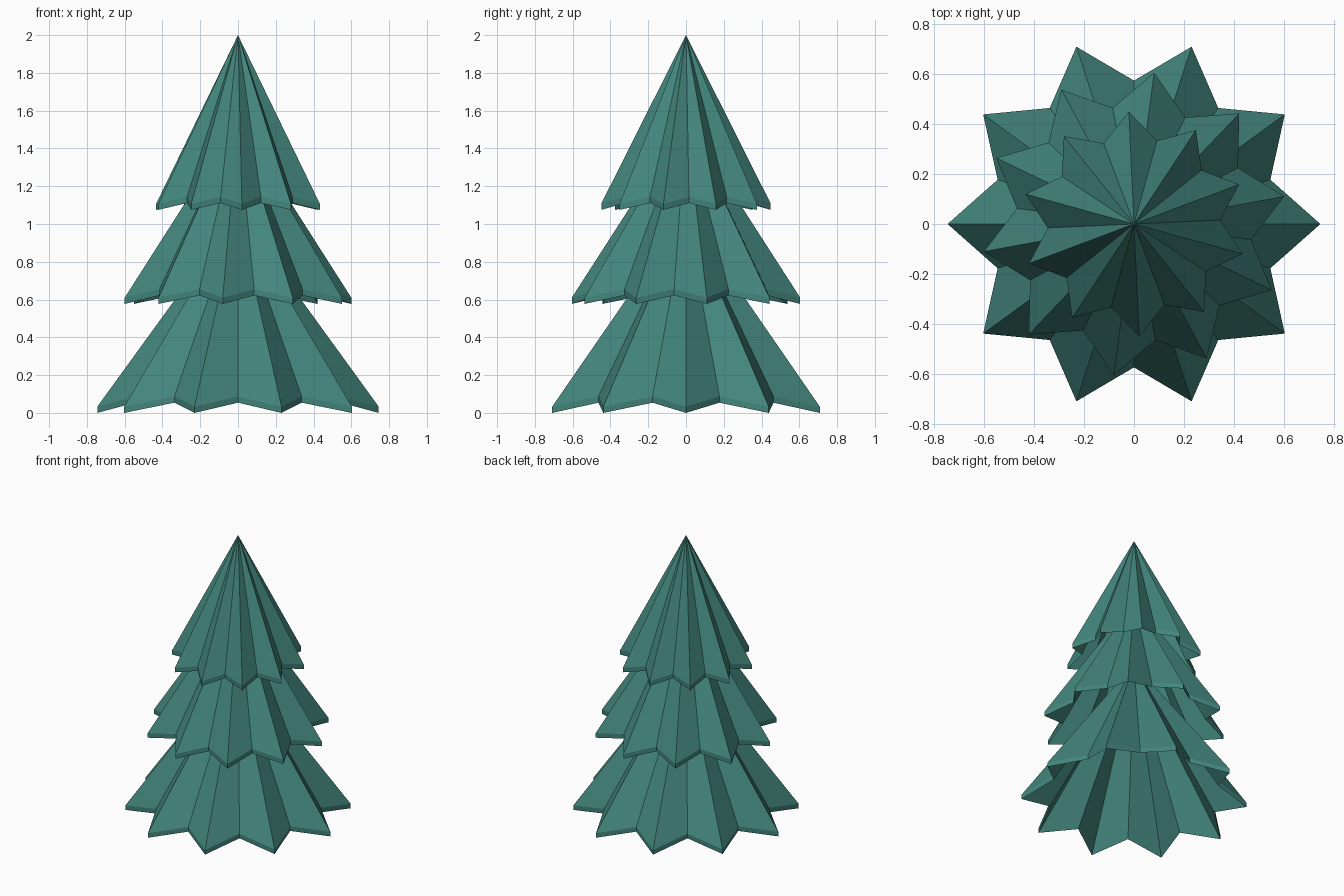
import bpy, bmesh
from math import sin, cos, pi, radians

if "Cube" in bpy.data.objects:
    bpy.data.objects.remove(bpy.data.objects["Cube"])

POINTS = 10
RIM = 0.033  # height of the vertical rim band

mat = bpy.data.materials.new("needle_green")
mat.diffuse_color = (0.055, 0.235, 0.2, 1)
mat.use_nodes = True
mat.node_tree.nodes["Principled BSDF"].inputs["Base Color"].default_value = mat.diffuse_color


def star_ring(bm, r_tip, r_valley, z_tip, z_valley, turn):
    """Ring of alternating low tips and raised valleys."""
    ring = []
    for i in range(POINTS * 2):
        a = radians(turn) + i * pi / POINTS
        r, z = (r_tip, z_tip) if i % 2 == 0 else (r_valley, z_valley)
        ring.append(bm.verts.new((r * cos(a), r * sin(a), z)))
    return ring


def tier(name, r_tip, r_valley, z, rise, apex, turn):
    """Pleated hollow cone: outer skin, vertical rim, inner skin."""
    bm = bmesh.new()
    low = star_ring(bm, r_tip, r_valley, z, z + rise, turn)
    high = star_ring(bm, r_tip, r_valley, z + RIM, z + rise + RIM, turn)
    top = bm.verts.new((0, 0, apex))
    inner = bm.verts.new((0, 0, apex - RIM))
    n = len(low)
    for i in range(n):
        j = (i + 1) % n
        bm.faces.new((high[i], high[j], top))
        bm.faces.new((low[i], low[j], high[j], high[i]))
        bm.faces.new((low[j], low[i], inner))
    bmesh.ops.recalc_face_normals(bm, faces=bm.faces)
    me = bpy.data.meshes.new(name)
    bm.to_mesh(me)
    bm.free()
    me.materials.append(mat)
    ob = bpy.data.objects.new(name, me)
    bpy.context.collection.objects.link(ob)


# Three stacked branch tiers, each turned a little further
tier("bottom_branches", 0.745, 0.573, 0.0, 0.054, 1.06, 0)
tier("middle_branches", 0.61, 0.472, 0.577, 0.045, 1.55, 10.4)
tier("top_branches", 0.449, 0.345, 1.075, 0.036, 2.0, 20.6)
